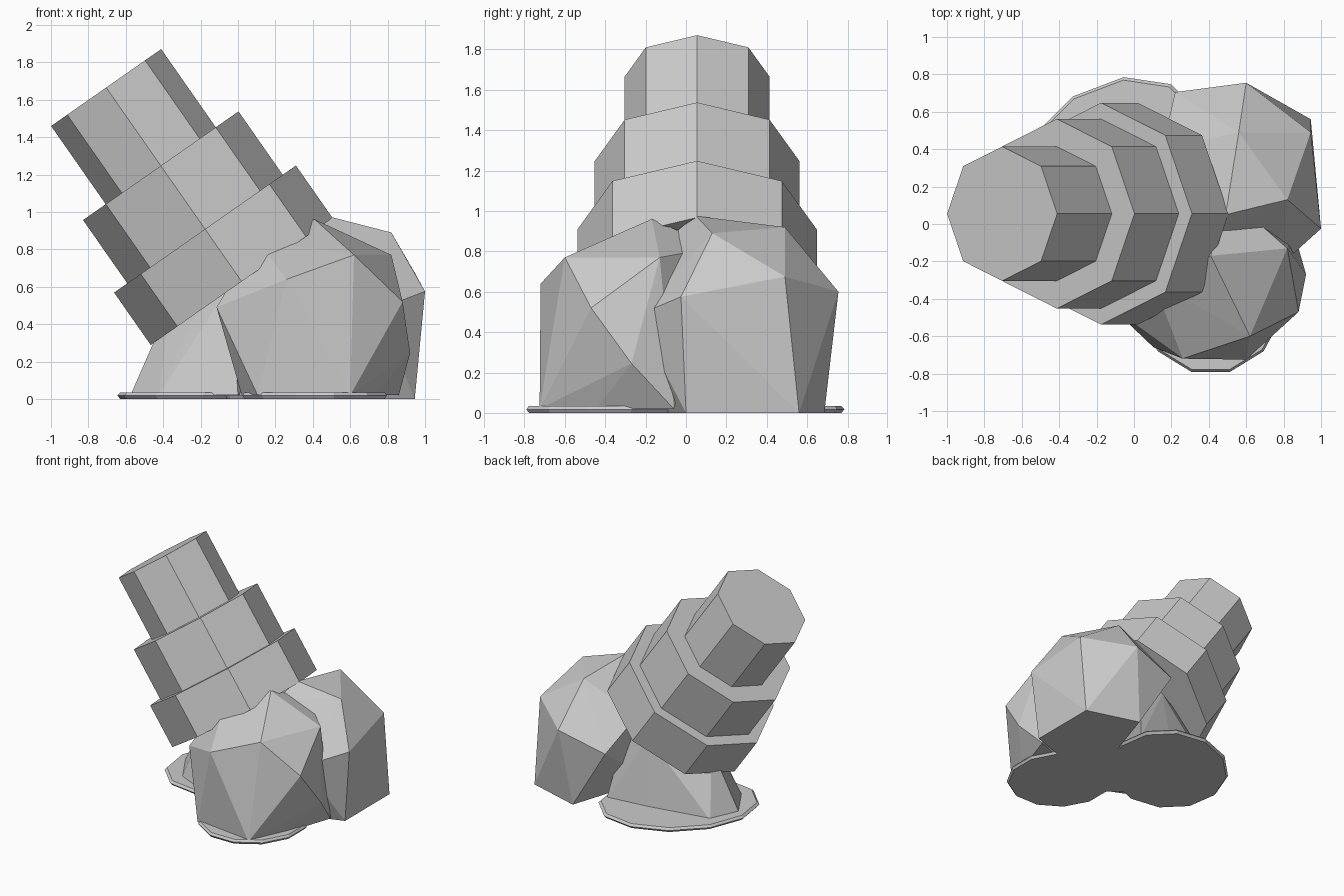
import bpy, bmesh, math
from mathutils import Vector

cube = bpy.data.objects.get("Cube")
if cube:
    bpy.data.objects.remove(cube, do_unlink=True)

stone = bpy.data.materials.new("stone grey")
stone.use_nodes = True
GREY = (0.6, 0.6, 0.6, 1)
stone.diffuse_color = GREY
stone.node_tree.nodes["Principled BSDF"].inputs["Base Color"].default_value = GREY


def finish(name, bm):
    bmesh.ops.recalc_face_normals(bm, faces=bm.faces)
    mesh = bpy.data.meshes.new(name)
    bm.to_mesh(mesh)
    bm.free()
    mesh.materials.append(stone)
    obj = bpy.data.objects.new(name, mesh)
    bpy.context.collection.objects.link(obj)


def rock(name, points):
    """Faceted boulder wrapped around a few corner points."""
    bm = bmesh.new()
    for p in points:
        bm.verts.new(p)
    hull = bmesh.ops.convex_hull(bm, input=bm.verts)
    loose = {v for v in hull["geom_interior"] if isinstance(v, bmesh.types.BMVert)}
    bmesh.ops.delete(bm, geom=list(loose), context="VERTS")
    bmesh.ops.dissolve_limit(bm, angle_limit=0.02, verts=bm.verts, edges=bm.edges)
    finish(name, bm)


# Tilted column: three stacked octagonal prisms, widening downwards
TOP = Vector((-0.705, 0.055, 1.665))
DOWN = Vector((0.573, 0, -0.82)).normalized()
SIDE = Vector((0.82, 0, 0.573)).normalized()


def tier(name, radius, start, end):
    bm = bmesh.new()
    rings = []
    for d in (start, end):
        ring = []
        for i in range(8):
            a = i * math.tau / 8
            offset = SIDE * math.cos(a) + Vector((0, 1, 0)) * math.sin(a)
            ring.append(bm.verts.new(TOP + DOWN * d + offset * radius))
        rings.append(ring)
        bm.faces.new(ring)
    for i in range(8):
        j = (i + 1) % 8
        bm.faces.new((rings[0][i], rings[0][j], rings[1][j], rings[1][i]))
    finish(name, bm)


tier("column_upper", 0.359, 0, 0.51)
tier("column_middle", 0.507, 0.51, 0.923)
tier("column_lower", 0.593, 0.923, 1.265)

# Boulders around the foot
rock("front_rock", [
    (0.41, -0.17, 0.96), (0.62, -0.60, 0.77), (0.88, -0.47, 0.52),
    (0.92, -0.27, 0.245), (0.26, -0.72, 0.64), (0.60, -0.725, 0.02),
    (0.105, -0.66, 0.02), (-0.115, -0.45, 0.49), (0.10, -0.30, 0.85),
    (0.82, -0.13, 0.77), (0.73, -0.445, 0.02), (0.86, -0.06, 0.02),
    (0.02, -0.40, 0.02), (0.10, -0.05, 0.30), (0.50, 0.15, 0.82)])
rock("left_rock", [
    (0.82, 0.13, 0.89), (0.56, 0.49, 0.92), (0.60, 0.755, 0.60),
    (1.0, -0.025, 0.575), (0.945, 0.49, 0.675), (0.945, 0.56, 0),
    (0.52, 0.685, 0), (0.945, 0.0, 0), (0.22, 0.705, 0.49),
    (0.75, -0.25, 0.48), (0.49, 0.05, 0.975), (0.40, -0.10, 0.86),
    (0.30, 0.0, 0), (0.65, -0.10, 0), (0.15, 0.40, 0.70)])
rock("back_rock", [
    (-0.575, 0.15, 0.02), (-0.475, 0.37, 0.02), (0.01, 0.46, 0.02),
    (0.35, 0.50, 0.02), (-0.42, -0.11, 0.02), (0.0, -0.30, 0.02),
    (-0.365, 0.20, 0.50), (-0.22, 0.0, 0.48), (-0.04, -0.10, 0.62),
    (0.05, 0.40, 0.55), (0.25, 0.38, 0.62)])


# Thin oval ground slabs with a slightly smaller rim above and below
def slab(name, x, y, length, width, turn):
    points = []
    c, s = math.cos(turn), math.sin(turn)
    for z, r in ((0, 0.97), (0.018, 1), (0.035, 0.97)):
        for i in range(12):
            a = (i + 0.5) * math.tau / 12
            u, v = length * r * math.cos(a), width * r * math.sin(a)
            points.append((x + u * c - v * s, y + u * s + v * c, z))
    rock(name, points)


slab("front_slab", 0.41, -0.38, 0.40, 0.425, 0)
slab("back_slab", -0.12, 0.26, 0.59, 0.46, math.pi / 4)
slab("middle_slab", 0.2, 0.0, 0.35, 0.35, 0)
